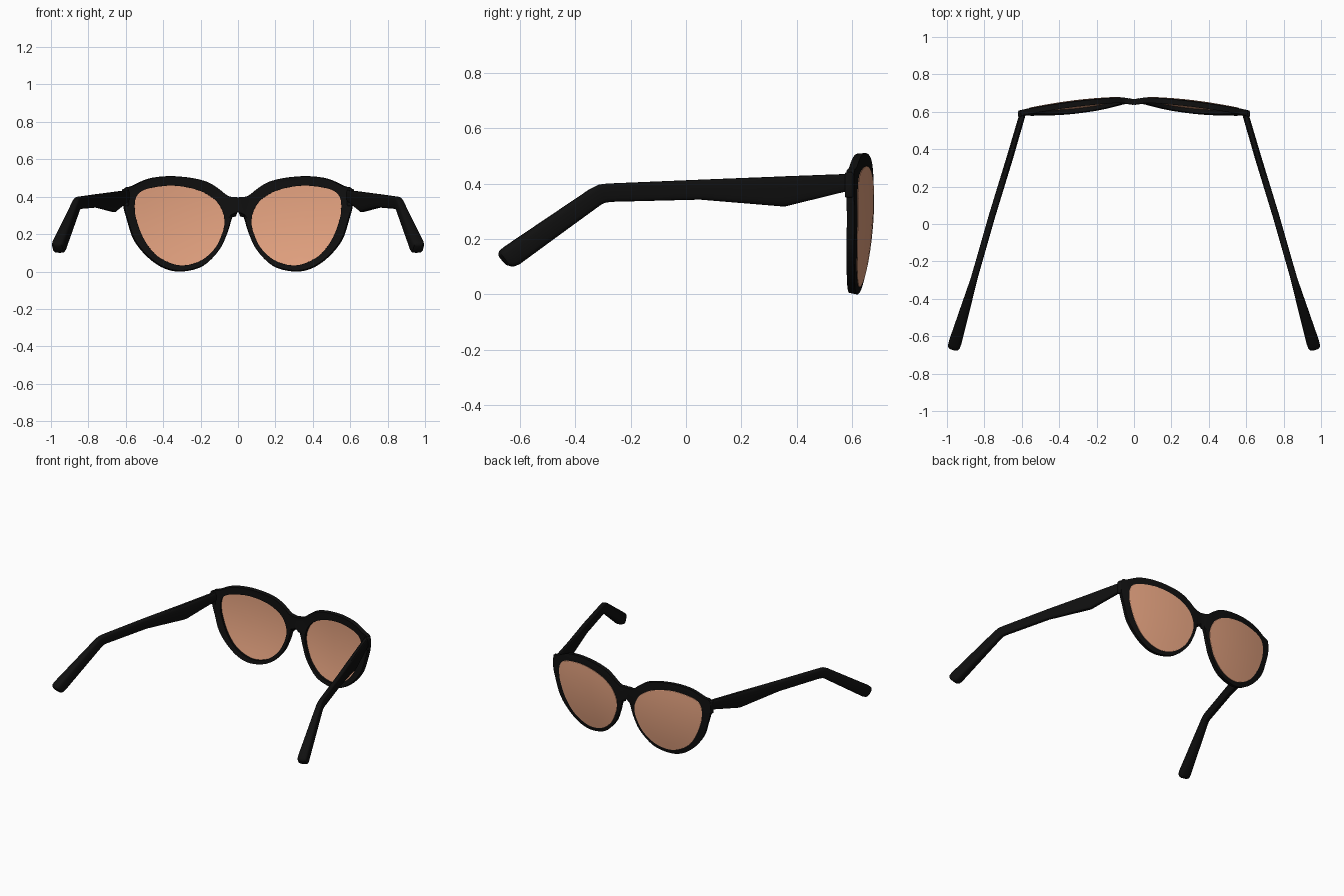
import bpy, bmesh, math
from mathutils import Vector

if "Cube" in bpy.data.objects:
    bpy.data.objects.remove(bpy.data.objects["Cube"])

def material(name, rgb):
    m = bpy.data.materials.new(name)
    m.diffuse_color = (*rgb, 1)
    m.use_nodes = True
    m.node_tree.nodes["Principled BSDF"].inputs["Base Color"].default_value = m.diffuse_color
    return m

BLACK = material("black_plastic", (0.005, 0.005, 0.005))
TINT = material("amber_tint", (0.79, 0.37, 0.22))

# matching points around one lens: opening (x, z), outer edge (x, z)
RIM = [
    (.075, .30, 0, .36), (.088, .335, 0, .395), (.11, .37, .05, .402),
    (.145, .40, .10, .44), (.20, .43, .16, .477), (.28, .452, .25, .50),
    (.37, .46, .37, .509), (.47, .447, .48, .495), (.525, .425, .565, .457),
    (.55, .39, .608, .44), (.555, .34, .612, .36), (.547, .28, .592, .28),
    (.51, .18, .555, .17), (.45, .095, .48, .078), (.37, .045, .39, .018),
    (.29, .03, .295, .003), (.20, .055, .185, .033), (.125, .12, .098, .12),
    (.085, .20, .057, .21), (.073, .245, .038, .275), (.0715, .265, .025, .306),
    (.0725, .28, 0, .32)]

def smooth_loop(pts, steps):
    """Closed Catmull-Rom curve through points of any dimension."""
    pts = [Vector(p) for p in pts]
    n, out = len(pts), []
    for i in range(n):
        a, b, c, d = (pts[(i + k) % n] for k in (-1, 0, 1, 2))
        for s in range(steps):
            t = s / steps
            out.append(0.5 * (2 * b + (c - a) * t + (2 * a - 5 * b + 4 * c - d) * t * t
                              + (3 * b - a - 3 * c + d) * t ** 3))
    return out

def face_curve(x, z):
    """Wrap-around curvature of the front."""
    return .664 - .19 * x * x - .29 * (z - .38) ** 2

def finish(name, bm, mat, mirror=True):
    bmesh.ops.recalc_face_normals(bm, faces=bm.faces)
    for f in bm.faces:
        f.smooth = True
    me = bpy.data.meshes.new(name)
    bm.to_mesh(me)
    bm.free()
    me.materials.append(mat)
    ob = bpy.data.objects.new(name, me)
    bpy.context.collection.objects.link(ob)
    if mirror:
        m = ob.modifiers.new("Mirror", 'MIRROR')
        m.merge_threshold = .0005
    return ob

def bridge_rings(bm, rings):
    for r0, r1 in zip(rings, rings[1:]):
        n = len(r0)
        for i in range(n):
            j = (i + 1) % n
            bm.faces.new((r0[i], r0[j], r1[j], r1[i]))

def thicken(ob, thickness, bevel):
    s = ob.modifiers.new("Solidify", 'SOLIDIFY')
    s.thickness, s.offset = thickness, 0
    b = ob.modifiers.new("Bevel", 'BEVEL')
    b.width, b.segments, b.limit_method = bevel, 3, 'ANGLE'
    b.angle_limit = math.radians(50)
    b.harden_normals = True

LOOP = smooth_loop(RIM, 4)

# front frame: two rims joined at the bridge
bm = bmesh.new()
rings = []
for k in range(5):
    t, ring = k / 4, []
    for p in LOOP:
        x = max(0, p[0] + (max(0, p[2]) - p[0]) * t)
        z = p[1] + (p[3] - p[1]) * t
        y = face_curve(x, z) - .010 * math.exp(-(x / .045) ** 2)
        ring.append(bm.verts.new((x, y, z)))
    rings.append(ring)
bridge_rings(bm, rings)
thicken(finish("front_frame", bm, BLACK), .029, .007)

# lenses: domed discs filling the openings
bm = bmesh.new()
cx, cz = .315, .26
def lens_vert(x, z):
    return bm.verts.new((x, face_curve(x, z) + .012, z))
rings = [[lens_vert(cx + (p[0] - cx) * s, cz + (p[1] - cz) * s) for p in LOOP]
         for s in (1.015, .8, .6, .4, .2)]
bridge_rings(bm, rings)
mid = lens_vert(cx, cz)
for i, v in enumerate(rings[-1]):
    bm.faces.new((v, rings[-1][(i + 1) % len(LOOP)], mid))
thicken(finish("lenses", bm, TINT), .010, .002)

# end pieces: small blocks at the outer corners holding the hinges
bm = bmesh.new()
bmesh.ops.create_cube(bm, size=1)
for v in bm.verts:
    v.co = Vector((.602 + v.co.x * .038, .591 + v.co.y * .030 - v.co.x * .008,
                   .395 + v.co.z * .092))
bmesh.ops.bevel(bm, geom=bm.edges[:], offset=.007, segments=3, affect='EDGES', profile=.5)
finish("end_pieces", bm, BLACK)

# temples: rounded section swept along the side profile
# top (y, z), bottom (y, z), half width
TEMPLE = [
    (.592, .435, .592, .375, .016), (.35, .426, .36, .318, .017),
    (.33, .425, .34, .318, .017), (.05, .414, .05, .342, .017),
    (-.285, .400, -.27, .334, .017), (-.315, .396, -.295, .330, .018),
    (-.345, .381, -.31, .322, .019), (-.50, .276, -.455, .217, .026),
    (-.655, .171, -.606, .107, .033), (-.670, .157, -.625, .100, .032),
    (-.674, .146, -.643, .105, .026), (-.672, .136, -.655, .115, .013)]
PATH = [(.60, .592), (.37, .659), (.05, .757), (-.33, .866), (-.70, .976)]

def path_x(y):
    for (y0, x0), (y1, x1) in zip(PATH, PATH[1:]):
        if y >= y1:
            break
    return x0 + (x1 - x0) * (y - y0) / (y1 - y0)

bm = bmesh.new()
rings, N = [], 20
for ty, tz, by, bz, w in TEMPLE:
    ring = []
    for i in range(N):
        a = 2 * math.pi * i / N
        c, s = math.cos(a), math.sin(a)
        u = math.copysign(abs(c) ** .55, c)
        v = math.copysign(abs(s) ** .55, s)
        y = (ty + by) / 2 + v * (ty - by) / 2
        z = (tz + bz) / 2 + v * (tz - bz) / 2
        ring.append(bm.verts.new((path_x(y) + u * w, y + u * w * .28, z)))
    rings.append(ring)
bridge_rings(bm, rings)
bm.faces.new(rings[0])
bm.faces.new(rings[-1])
temples = finish("temples", bm, BLACK)
bpy.context.view_layer.objects.active = temples
temples.select_set(True)
bpy.ops.object.shade_smooth_by_angle(angle=math.radians(35))
